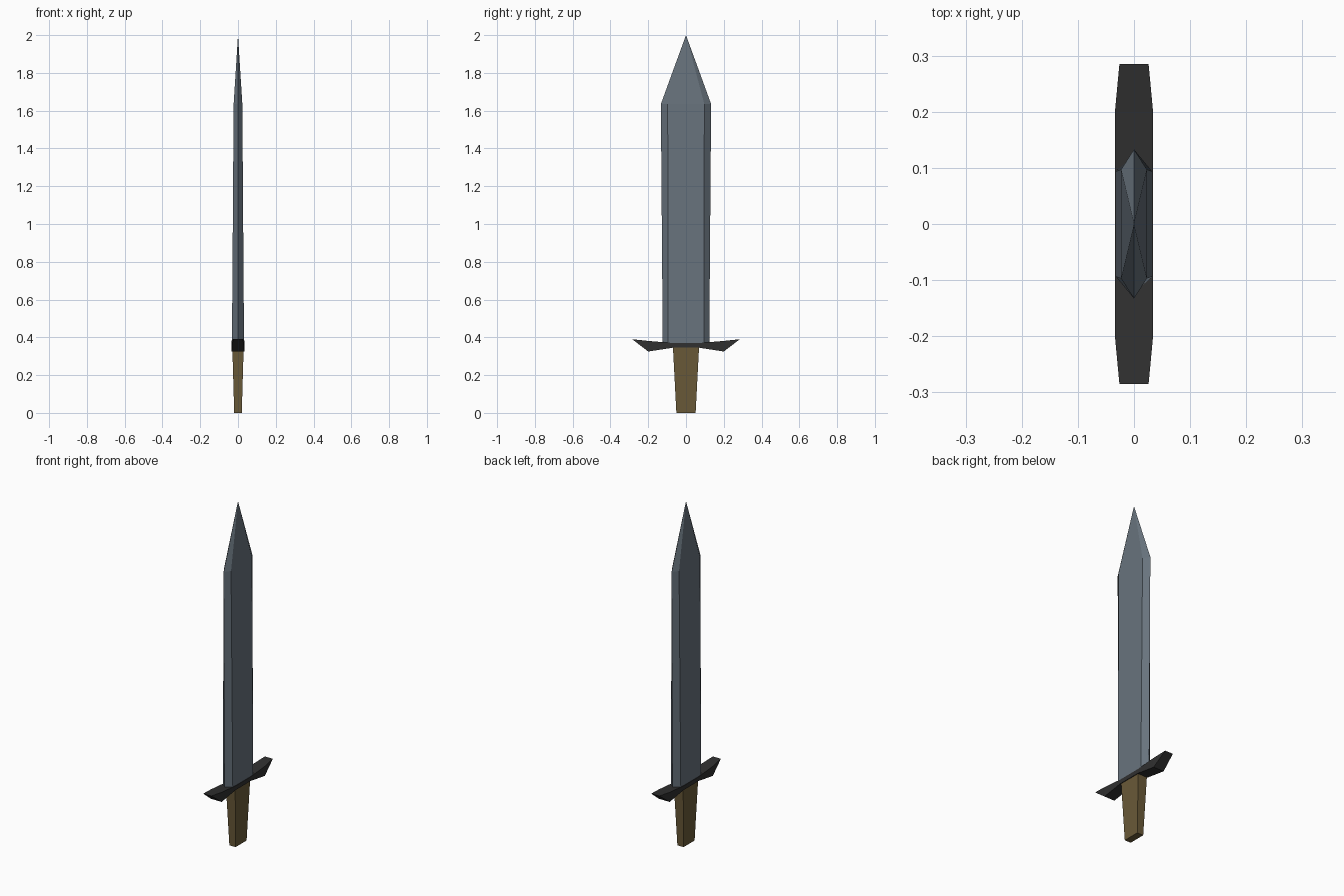
import bpy
import bmesh

old = bpy.data.objects.get("Cube")
if old:
    bpy.data.objects.remove(old, do_unlink=True)


def material(name, rgb):
    m = bpy.data.materials.new(name)
    m.use_nodes = True
    m.diffuse_color = (*rgb, 1)
    m.node_tree.nodes["Principled BSDF"].inputs["Base Color"].default_value = (*rgb, 1)
    return m


def loft(name, rings, mat):
    """Skin a stack of matching vertex rings and cap both ends."""
    bm = bmesh.new()
    loops = [[bm.verts.new(p) for p in ring] for ring in rings]
    n = len(loops[0])
    for a, b in zip(loops, loops[1:]):
        for i in range(n):
            j = (i + 1) % n
            bm.faces.new((a[i], a[j], b[j], b[i]))
    bm.faces.new(loops[0][::-1])
    bm.faces.new(loops[-1])
    # Collapse rings that shrink to a point or an edge
    bmesh.ops.remove_doubles(bm, verts=bm.verts, dist=0.0005)
    bmesh.ops.recalc_face_normals(bm, faces=bm.faces)
    mesh = bpy.data.meshes.new(name)
    bm.to_mesh(mesh)
    bm.free()
    mesh.materials.append(mat)
    obj = bpy.data.objects.new(name, mesh)
    bpy.context.collection.objects.link(obj)
    return obj


def hexagon(x, flat, edge, z):
    return [(x, -flat, z), (x, flat, z), (0, edge, z),
            (-x, flat, z), (-x, -flat, z), (0, -edge, z)]


def rectangle(x, y, z):
    return [(x, -y, z), (x, y, z), (-x, y, z), (-x, -y, z)]


def guard_section(y, x, low, high):
    return [(x, y, low), (x, y, high), (-x, y, high), (-x, y, low)]


steel = material("blue grey steel", (0.138, 0.171, 0.205))
iron = material("black iron", (0.03, 0.03, 0.03))
leather = material("brown leather", (0.144, 0.102, 0.04))

# Blade: bevelled hexagonal section drawn to a point
blade = loft("blade", [hexagon(0.032, 0.094, 0.123, 0.36),
                       hexagon(0.023, 0.097, 0.133, 1.635)], steel)
bm = bmesh.new()
bm.from_mesh(blade.data)
top = max(bm.faces, key=lambda f: f.calc_center_median().z)
bmesh.ops.poke(bm, faces=[top])
tip = max(bm.verts, key=lambda v: v.co.z - v.co.xy.length)
tip.co = (0, 0, 2)
bm.to_mesh(blade.data)
bm.free()

# Guard: thin middle, deeper arms, upswept wedge ends
half = [(0.07, 0.034, 0.345, 0.37), (0.2, 0.034, 0.325, 0.381),
        (0.285, 0.026, 0.39, 0.39)]
sections = [(-y, x, a, b) for y, x, a, b in reversed(half)] + half
loops = [guard_section(*s) for s in sections]
bm = bmesh.new()
rings = [[bm.verts.new(p) for p in loop] for loop in loops]
for a, b in zip(rings, rings[1:]):
    for i in range(4):
        j = (i + 1) % 4
        bm.faces.new((a[i], a[j], b[j], b[i]))
bmesh.ops.remove_doubles(bm, verts=bm.verts, dist=0.0005)
bmesh.ops.recalc_face_normals(bm, faces=bm.faces)
mesh = bpy.data.meshes.new("guard")
bm.to_mesh(mesh)
bm.free()
mesh.materials.append(iron)
bpy.context.collection.objects.link(bpy.data.objects.new("guard", mesh))

# Grip: tapers toward the pommel end
loft("grip", [rectangle(0.02, 0.051, 0), rectangle(0.03, 0.069, 0.347)], leather)
